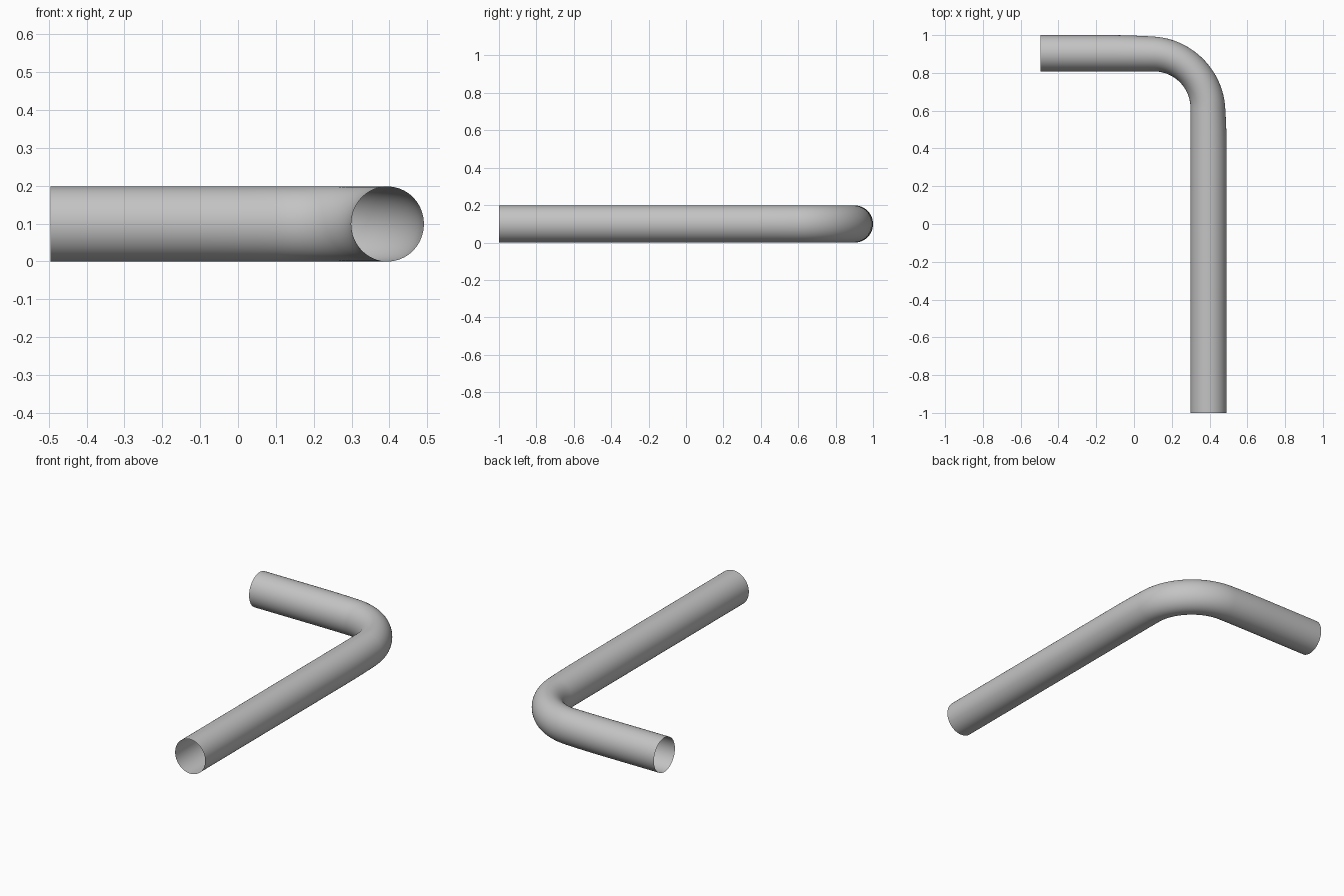
import bpy, bmesh
from math import sin, cos, pi
from mathutils import Vector

cube = bpy.data.objects.get("Cube")
if cube:
    bpy.data.objects.remove(cube, do_unlink=True)

# Tube section and bend sizes
HALF_WIDTH, HALF_HEIGHT = 0.096, 0.099
BEND_CENTRE = Vector((0.105, 0.614, HALF_HEIGHT))
BEND_RADIUS = 0.29
SEGMENTS, BEND_STEPS, EASE_STEPS = 64, 32, 8
EASE = 0.25  # length over which the flattened outer wall recovers


def station(angle, along, flatten):
    """Centre, outward direction and flattening of one ring."""
    out = Vector((cos(angle), sin(angle), 0))
    tangent = Vector((-sin(angle), cos(angle), 0))
    return BEND_CENTRE + out * BEND_RADIUS + tangent * along, out, flatten


# Path: long leg, bend, short leg
stations = [station(0, -1 - BEND_CENTRE.y, 0)]
for i in range(EASE_STEPS):
    t = i / EASE_STEPS
    stations.append(station(0, -EASE * (1 - t), 0.008 * t * t))
for i in range(BEND_STEPS + 1):
    a = pi / 2 * i / BEND_STEPS
    stations.append(station(a, 0, 0.008 + 0.01 * sin(2 * a)))
for i in range(1, EASE_STEPS + 1):
    t = 1 - i / EASE_STEPS
    stations.append(station(pi / 2, EASE * (1 - t), 0.008 * t * t))
stations.append(station(pi / 2, 0.495 + BEND_CENTRE.x, 0))

# Open-ended tube swept through the stations
bm = bmesh.new()
rings = []
for centre, out, flatten in stations:
    ring = []
    for k in range(SEGMENTS):
        a = 2 * pi * k / SEGMENTS
        across = HALF_WIDTH * cos(a) - flatten * (1 + cos(a)) / 2
        ring.append(bm.verts.new(centre + out * across
                                 + Vector((0, 0, HALF_HEIGHT * sin(a)))))
    rings.append(ring)
for r0, r1 in zip(rings, rings[1:]):
    for k in range(SEGMENTS):
        n = (k + 1) % SEGMENTS
        bm.faces.new((r0[k], r1[k], r1[n], r0[n])).smooth = True
# Turn the wall outward
bm.normal_update()
first = bm.faces[:][0]
if first.normal.dot(stations[0][1]) < 0:
    bmesh.ops.reverse_faces(bm, faces=bm.faces[:])

mesh = bpy.data.meshes.new("bent_pipe")
bm.to_mesh(mesh)
bm.free()

# Grey metal
grey = bpy.data.materials.new("pipe_grey")
grey.use_nodes = True
colour = (0.55, 0.55, 0.55, 1)
grey.diffuse_color = colour
grey.node_tree.nodes["Principled BSDF"].inputs["Base Color"].default_value = colour
mesh.materials.append(grey)

pipe = bpy.data.objects.new("bent_pipe", mesh)
bpy.context.collection.objects.link(pipe)
